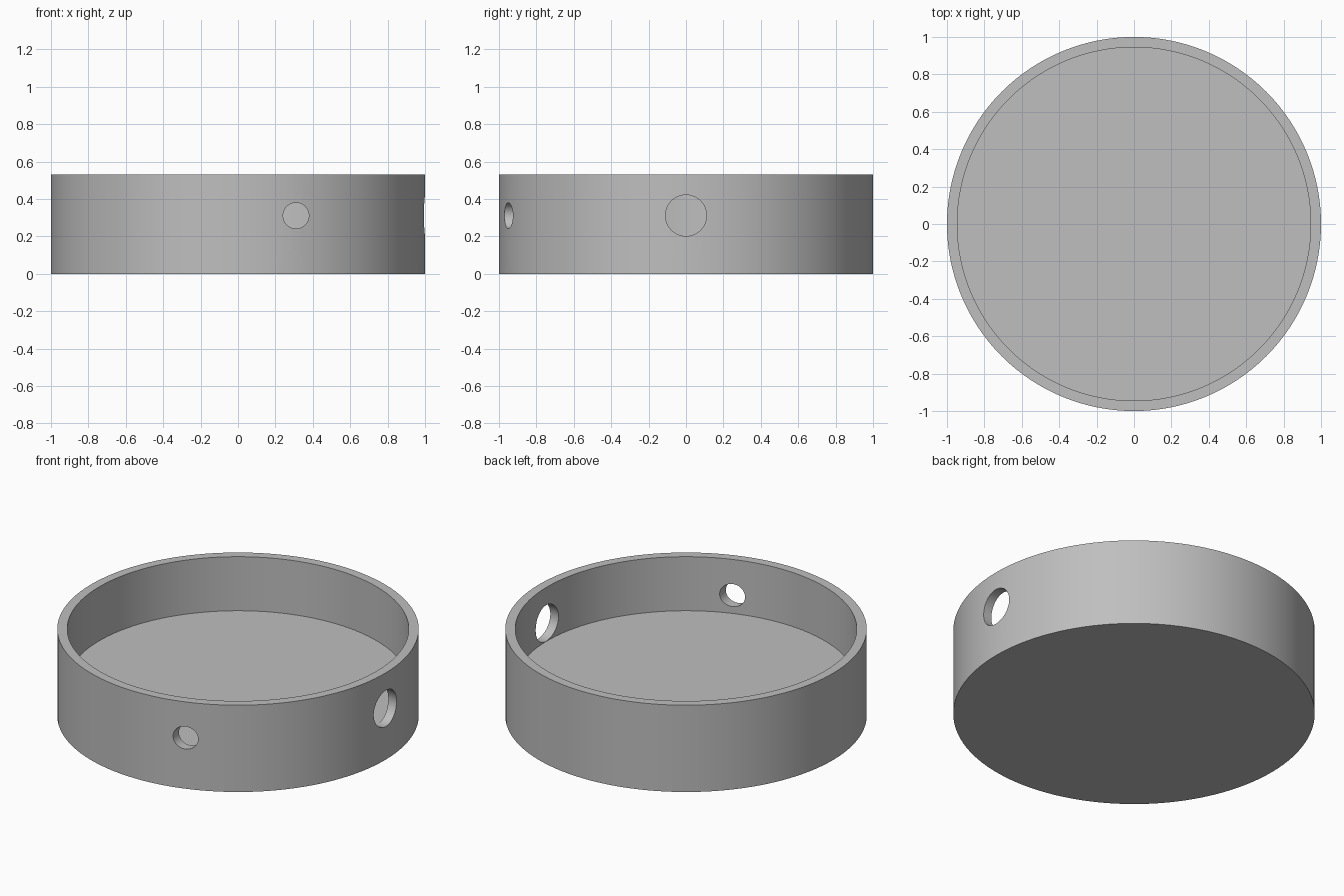
import bpy
import bmesh
from math import cos, sin, pi, radians

default = bpy.data.objects.get("Cube")
if default:
    bpy.data.objects.remove(default)

SEGMENTS = 128
OUTER, INNER = 1.0, 0.945
HEIGHT, FLOOR = 0.53, 0.2
HOLE_Z = 0.311

# Single grey material
grey = bpy.data.materials.new("grey")
grey.use_nodes = True
colour = (0.52, 0.52, 0.52, 1)
grey.diffuse_color = colour
grey.node_tree.nodes["Principled BSDF"].inputs["Base Color"].default_value = colour


def lathe(name, profile):
    """Closed solid turned around z; first and last rings become caps."""
    bm = bmesh.new()
    angles = [2 * pi * i / SEGMENTS for i in range(SEGMENTS)]
    rings = [[bm.verts.new((r * cos(a), r * sin(a), z)) for a in angles]
             for r, z in profile]
    for low, high in zip(rings, rings[1:]):
        for i in range(SEGMENTS):
            j = (i + 1) % SEGMENTS
            bm.faces.new((low[i], low[j], high[j], high[i]))
    bm.faces.new(rings[0][::-1])
    bm.faces.new(rings[-1])
    bmesh.ops.recalc_face_normals(bm, faces=bm.faces)
    mesh = bpy.data.meshes.new(name)
    bm.to_mesh(mesh)
    bm.free()
    obj = bpy.data.objects.new(name, mesh)
    bpy.context.collection.objects.link(obj)
    mesh.materials.append(grey)
    return obj


def drill(body, name, radius, location, rotation):
    """Cut a round hole through the wall."""
    bpy.ops.mesh.primitive_cylinder_add(vertices=64, radius=radius, depth=0.4,
                                        location=location, rotation=rotation)
    cutter = bpy.context.object
    cutter.name = name
    cutter.data.materials.append(grey)
    cut = body.modifiers.new(name, 'BOOLEAN')
    cut.operation = 'DIFFERENCE'
    cut.solver = 'EXACT'
    cut.object = cutter
    bpy.context.view_layer.objects.active = body
    bpy.ops.object.modifier_apply(modifier=cut.name)
    bpy.data.objects.remove(cutter)


# Round tray with a thick floor and a thin wall
tray = lathe("round_tray", [(OUTER, 0), (OUTER, HEIGHT), (INNER, HEIGHT), (INNER, FLOOR)])

# Large hole in the left wall, small hole in the front wall
drill(tray, "large_hole", 0.11, (1, 0, HOLE_Z + 0.001), (0, radians(90), 0))
drill(tray, "small_hole", 0.069, (0.31, -0.95, HOLE_Z), (radians(90), 0, 0))

# Smooth walls with crisp rims
bpy.ops.object.select_all(action='DESELECT')
tray.select_set(True)
bpy.context.view_layer.objects.active = tray
bpy.ops.object.shade_smooth_by_angle(angle=radians(30))
